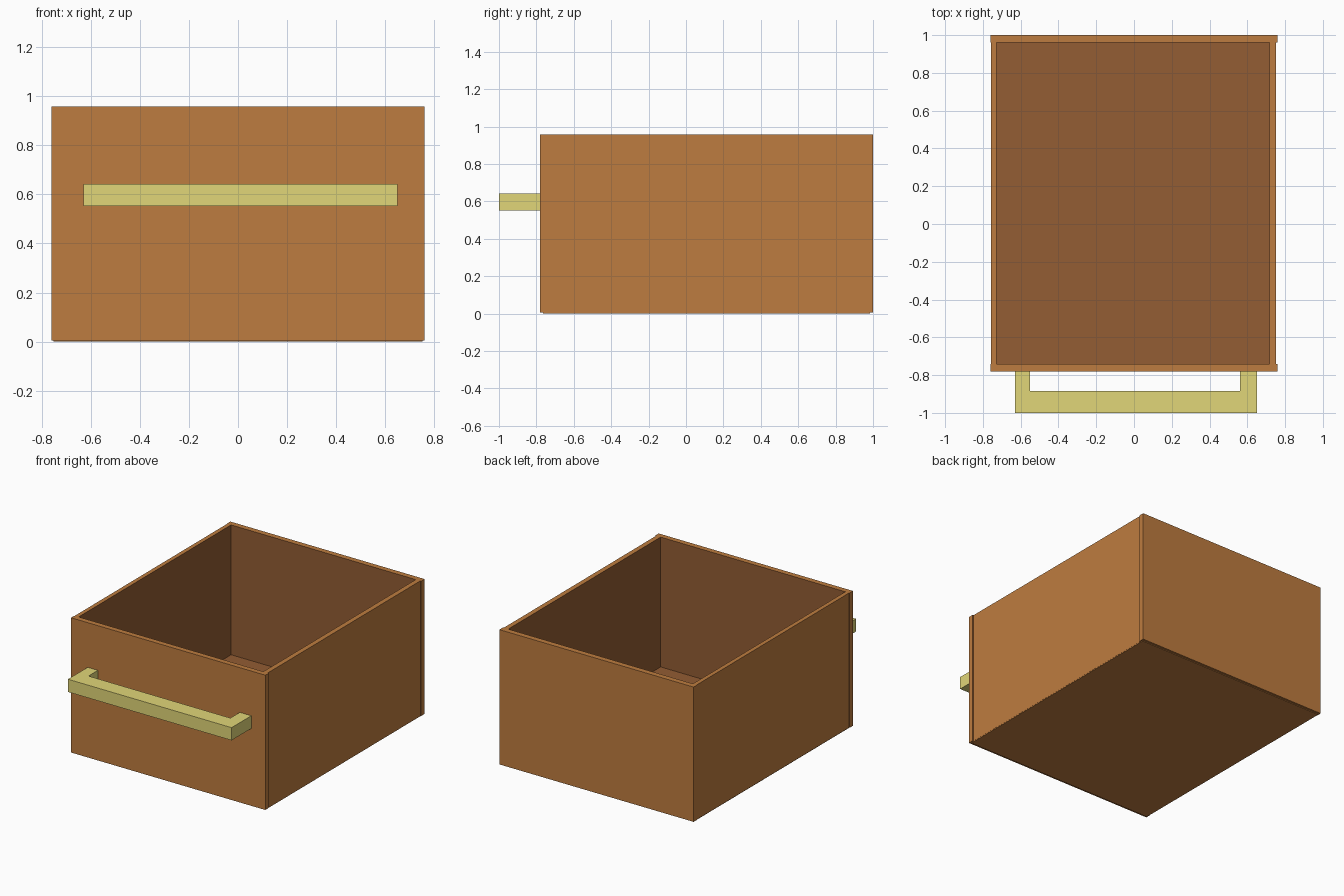
import bpy, bmesh
from mathutils import Vector

if "Cube" in bpy.data.objects:
    bpy.data.objects.remove(bpy.data.objects["Cube"])


def material(name, rgb):
    m = bpy.data.materials.new(name)
    m.diffuse_color = (*rgb, 1)
    m.use_nodes = True
    m.node_tree.nodes["Principled BSDF"].inputs["Base Color"].default_value = m.diffuse_color
    return m


wood = material("warm wood", (0.515, 0.202, 0.050))
dark = material("dark wood", (0.292, 0.109, 0.033))
brass = material("pale brass", (0.752, 0.672, 0.188))


def finish(name, bm, mats):
    bmesh.ops.recalc_face_normals(bm, faces=bm.faces)
    me = bpy.data.meshes.new(name)
    bm.to_mesh(me)
    bm.free()
    for m in mats:
        me.materials.append(m)
    ob = bpy.data.objects.new(name, me)
    bpy.context.collection.objects.link(ob)
    return ob


def panel(name, lo, hi, inner):
    """Wooden box between two corners; the face looking along 'inner' is dark."""
    lo, hi = Vector(lo), Vector(hi)
    bm = bmesh.new()
    bmesh.ops.create_cube(bm, size=1)
    for v in bm.verts:
        v.co = (lo + hi) / 2 + v.co * (hi - lo)
    bm.normal_update()
    for f in bm.faces:
        if f.normal.dot(Vector(inner)) > 0.9:
            f.material_index = 1
    return finish(name, bm, [wood, dark])


# Drawer walls: front and back run the full width, sides sit between them
Z0, Z1 = 0.005, 0.958
panel("front_panel", (-0.76, -0.78, Z0), (0.76, -0.742, Z1), (0, 1, 0))
panel("back_panel", (-0.76, 0.961, Z0), (0.76, 1.0, Z1), (0, -1, 0))
panel("left_side", (-0.757, -0.742, Z0), (-0.727, 0.961, Z1), (1, 0, 0))
panel("right_side", (0.718, -0.742, Z0), (0.753, 0.961, Z1), (-1, 0, 0))

# Floor board, showing slightly below the walls
panel("floor_board", (-0.752, -0.765, 0), (0.752, 0.985, 0.04), (0, 0, 1))

# Handle: U-shaped profile extruded upward
outline = [(-0.63, -0.78), (-0.63, -1.0), (0.65, -1.0), (0.65, -0.78),
           (0.56, -0.78), (0.56, -0.885), (-0.55, -0.885), (-0.55, -0.78)]
bm = bmesh.new()
face = bm.faces.new([bm.verts.new((x, y, 0.552)) for x, y in outline])
ext = bmesh.ops.extrude_face_region(bm, geom=[face])
bmesh.ops.translate(bm, vec=(0, 0, 0.09),
                    verts=[g for g in ext["geom"] if isinstance(g, bmesh.types.BMVert)])
finish("handle", bm, [brass])
